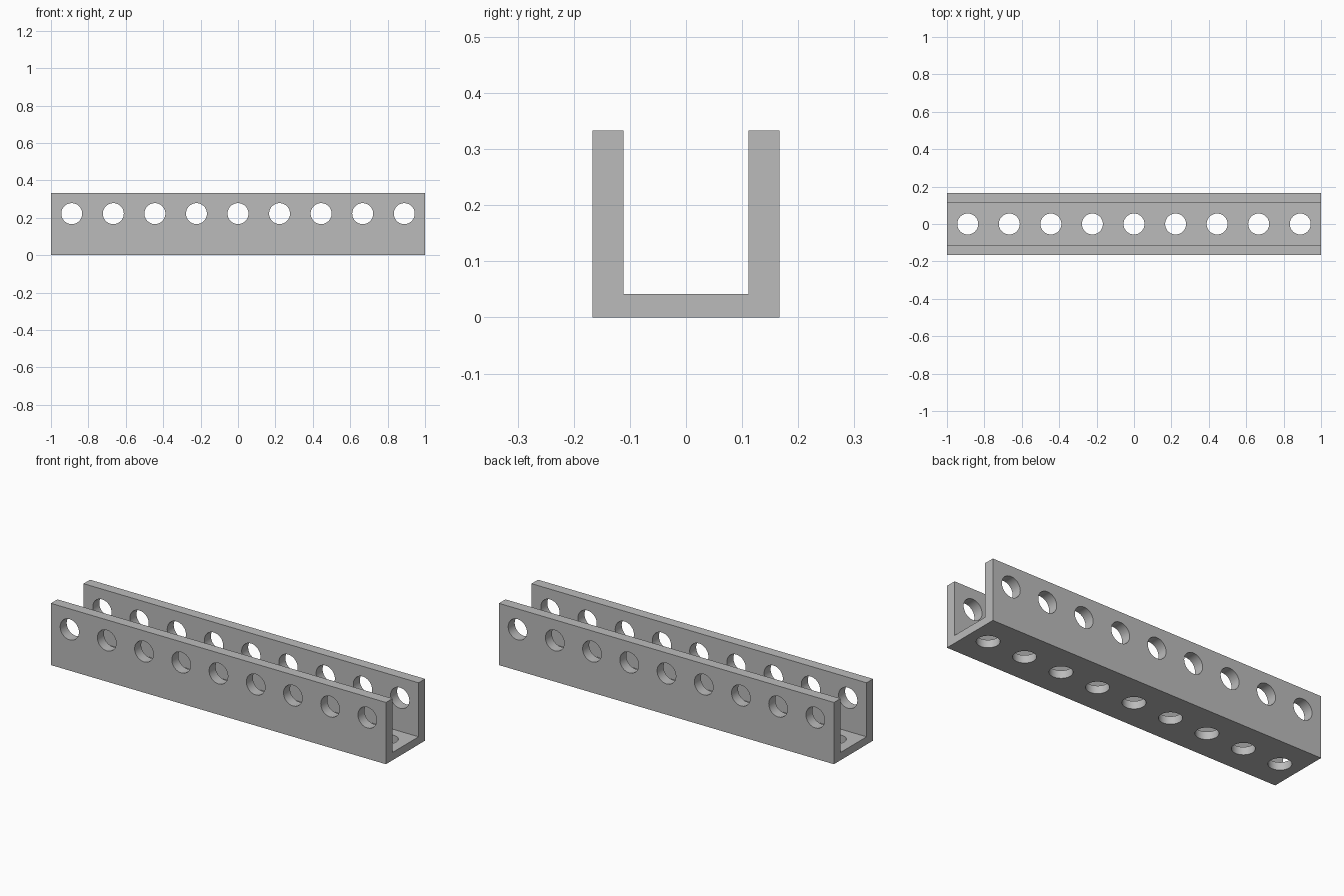
import bpy
import bmesh
import math
from mathutils import Matrix, Vector

old = bpy.data.objects.get("Cube")
if old:
    bpy.data.objects.remove(old, do_unlink=True)

LENGTH = 2.0
HALF = LENGTH / 12         # half width of the square section
HEIGHT = LENGTH / 6
INNER = LENGTH / 18        # half width of the trough
FLOOR = 0.042
PITCH = LENGTH / 9
RADIUS = 0.056
HOLE_Z = 0.222

# Plain grey metal
metal = bpy.data.materials.new("grey metal")
metal.use_nodes = True
grey = (0.5, 0.5, 0.5, 1)
metal.diffuse_color = grey
metal.node_tree.nodes["Principled BSDF"].inputs["Base Color"].default_value = grey


def make_object(name, bm):
    bmesh.ops.recalc_face_normals(bm, faces=bm.faces)
    mesh = bpy.data.meshes.new(name)
    bm.to_mesh(mesh)
    bm.free()
    mesh.materials.append(metal)
    obj = bpy.data.objects.new(name, mesh)
    bpy.context.scene.collection.objects.link(obj)
    return obj


# U-shaped section extruded along x
half_profile = [(HALF, 0), (HALF, HEIGHT), (INNER, HEIGHT), (INNER, FLOOR)]
profile = half_profile + [(-y, z) for y, z in reversed(half_profile)]
bm = bmesh.new()
section = bm.faces.new([bm.verts.new((-LENGTH / 2, y, z)) for y, z in profile])
ext = bmesh.ops.extrude_face_region(bm, geom=[section], use_keep_orig=True)
moved = [v for v in ext["geom"] if isinstance(v, bmesh.types.BMVert)]
bmesh.ops.translate(bm, verts=moved, vec=Vector((LENGTH, 0, 0)))
channel = make_object("u_channel", bm)

# Hole cutters: one row across both walls, one row through the floor
bm = bmesh.new()
across = Matrix.Rotation(math.pi / 2, 4, 'X')
for i in range(-4, 5):
    for z, depth, turn in ((HOLE_Z, 0.5, across), (0, 0.15, Matrix())):
        bmesh.ops.create_cone(
            bm, cap_ends=True, segments=48, radius1=RADIUS, radius2=RADIUS,
            depth=depth, matrix=Matrix.Translation((i * PITCH, 0, z)) @ turn)
cutter = make_object("hole_cutter", bm)
cutter.hide_render = True

# Drill the holes and keep the result as plain mesh
drill = channel.modifiers.new("holes", 'BOOLEAN')
drill.operation = 'DIFFERENCE'
drill.solver = 'EXACT'
drill.object = cutter
bpy.ops.object.select_all(action='DESELECT')
channel.select_set(True)
bpy.context.view_layer.objects.active = channel
bpy.ops.object.modifier_apply(modifier=drill.name)
bpy.data.objects.remove(cutter, do_unlink=True)
bpy.ops.object.shade_smooth_by_angle(angle=math.radians(30))
